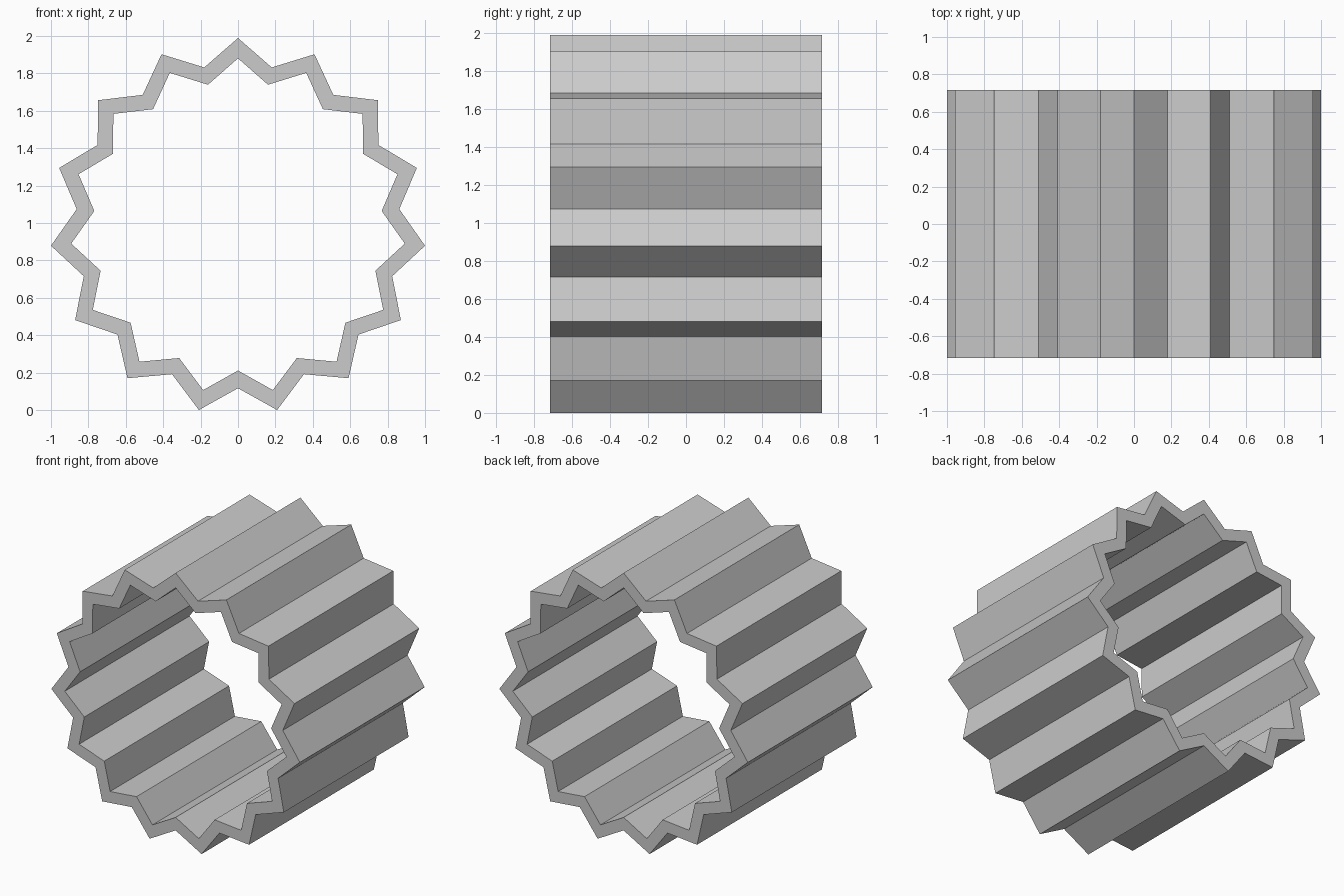
import bpy, bmesh
from math import sin, cos, pi

if "Cube" in bpy.data.objects:
    bpy.data.objects.remove(bpy.data.objects["Cube"])

POINTS = 15
CENTRE_Z = 0.9835
HALF_LENGTH = 0.717
OUTER = (1.0055, 0.867)   # ridge and groove radius of the outside
INNER = (0.8965, 0.7725)  # ridge and groove radius of the inside


def zigzag(bm, radii, y):
    """Ring of vertices alternating between ridge and groove radius."""
    ring = []
    for i in range(POINTS * 2):
        a, r = i * pi / POINTS, radii[i % 2]
        ring.append(bm.verts.new((r * sin(a), y, CENTRE_Z + r * cos(a))))
    return ring


def bridge(bm, a, b):
    n = len(a)
    for i in range(n):
        j = (i + 1) % n
        bm.faces.new((a[i], a[j], b[j], b[i]))


# Pleated tube: outside, back rim, inside, front rim
bm = bmesh.new()
rings = [zigzag(bm, r, y) for r, y in (
    (OUTER, -HALF_LENGTH), (OUTER, HALF_LENGTH),
    (INNER, HALF_LENGTH), (INNER, -HALF_LENGTH))]
for k in range(4):
    bridge(bm, rings[k], rings[(k + 1) % 4])
bmesh.ops.recalc_face_normals(bm, faces=bm.faces)

mesh = bpy.data.meshes.new("pleated_tube")
bm.to_mesh(mesh)
bm.free()
bpy.context.collection.objects.link(bpy.data.objects.new("pleated_tube", mesh))
